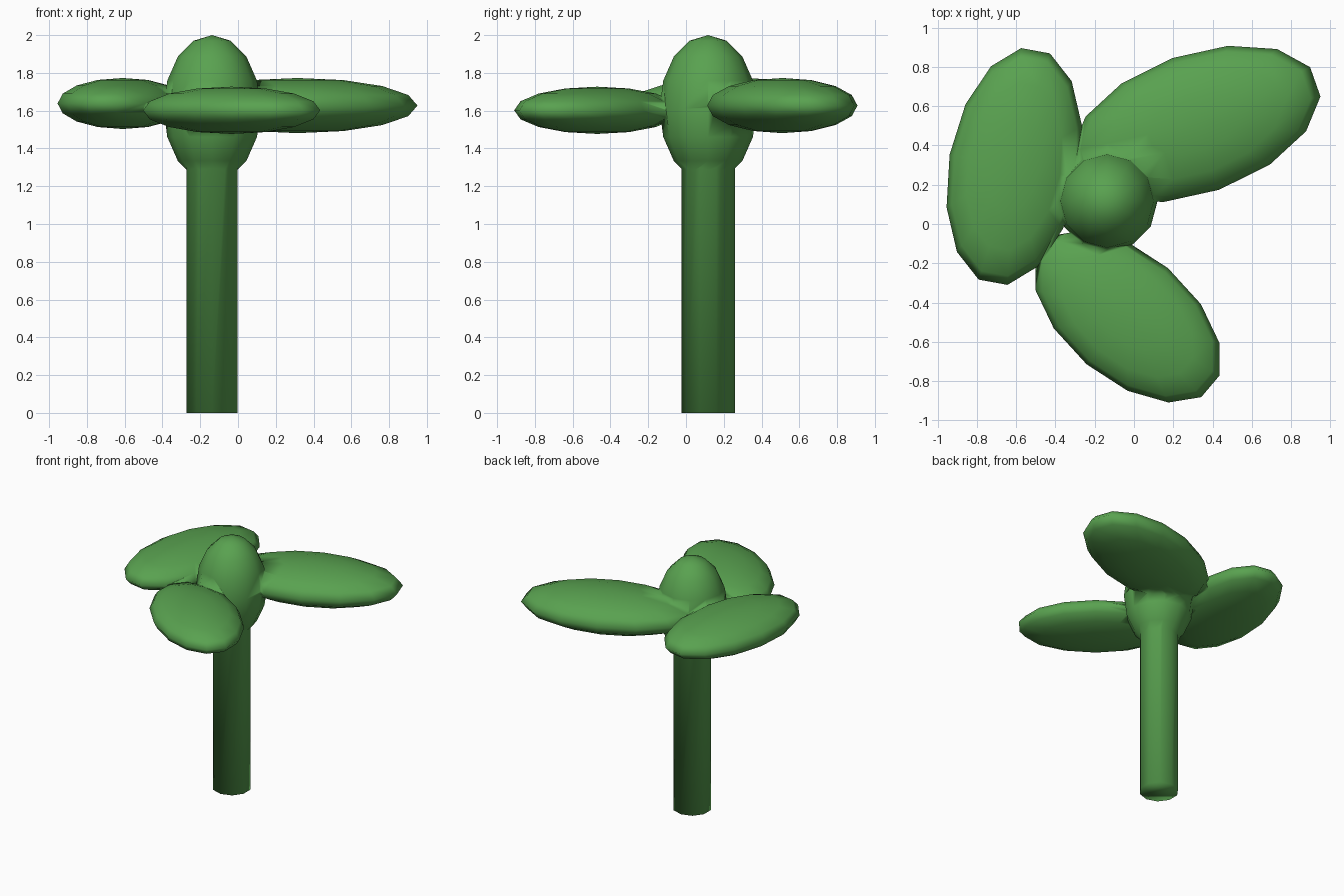
import bpy
from math import sin, cos, pi, radians

if "Cube" in bpy.data.objects:
    bpy.data.objects.remove(bpy.data.objects["Cube"])

green = bpy.data.materials.new("leaf_green")
green.diffuse_color = (0.1, 0.36, 0.08, 1)
green.use_nodes = True
green.node_tree.nodes["Principled BSDF"].inputs["Base Color"].default_value = green.diffuse_color


def add_mesh(name, verts, faces):
    me = bpy.data.meshes.new(name)
    me.from_pydata(verts, [], faces)
    me.materials.append(green)
    ob = bpy.data.objects.new(name, me)
    bpy.context.collection.objects.link(ob)
    return ob


def ellipsoid(name, centre, radii, segs, rings=8, angle=0):
    """UV ellipsoid, poles on z, one vertex column on local +y."""
    verts = [(0, 0, radii[2])]
    for i in range(1, rings):
        t = pi * i / rings
        for j in range(segs):
            p = 2 * pi * j / segs
            verts.append((radii[0] * sin(t) * sin(p),
                          radii[1] * sin(t) * cos(p), radii[2] * cos(t)))
    verts.append((0, 0, -radii[2]))
    last = len(verts) - 1
    faces = []
    for j in range(segs):
        k = (j + 1) % segs
        faces.append((0, 1 + k, 1 + j))
        for i in range(rings - 2):
            a, b = 1 + i * segs, 1 + (i + 1) * segs
            faces.append((a + j, a + k, b + k, b + j))
        b = 1 + (rings - 2) * segs
        faces.append((last, b + j, b + k))
    ca, sa = cos(radians(angle)), sin(radians(angle))
    verts = [(centre[0] + x * ca - y * sa, centre[1] + x * sa + y * ca,
              centre[2] + z) for x, y, z in verts]
    # clockwise columns, so flip to point outward
    return add_mesh(name, verts, [f[::-1] for f in faces])


CX, CY = -0.137, 0.117

# stem: ten-sided closed cylinder
n, r = 10, 0.142
ring = [(CX + r * sin(2 * pi * j / n), CY + r * cos(2 * pi * j / n)) for j in range(n)]
stem = add_mesh("flower_stem",
                [(x, y, 0) for x, y in ring] + [(x, y, 1.4) for x, y in ring],
                [(j, j + n, (j + 1) % n + n, (j + 1) % n) for j in range(n)]
                + [tuple(range(n)), tuple(range(2 * n - 1, n - 1, -1))])

# bud and three flat leaves: centre, radii, turn
parts = [ellipsoid("bud", (CX, CY, 1.61), (0.257, 0.257, 0.39), 12)]
leaves = [((0.315, 0.51, 1.627), (0.662, 0.356, 0.146), 19.4),
          ((-0.61, 0.293, 1.638), (0.615, 0.335, 0.135), 79.6),
          ((-0.034, -0.47, 1.602), (0.568, 0.321, 0.125), -40.2)]
for i, (c, rad, ang) in enumerate(leaves):
    parts.append(ellipsoid(f"leaf_{i + 1}", c, rad, 14, angle=ang))

# fuse everything into one skin
bpy.context.view_layer.objects.active = stem
for p in parts:
    m = stem.modifiers.new("join", "BOOLEAN")
    m.operation, m.solver, m.object = "UNION", "EXACT", p
    bpy.ops.object.modifier_apply(modifier=m.name)
    bpy.data.objects.remove(p)

stem.name = "flower"
for f in stem.data.polygons:
    f.use_smooth = True
    f.material_index = 0
